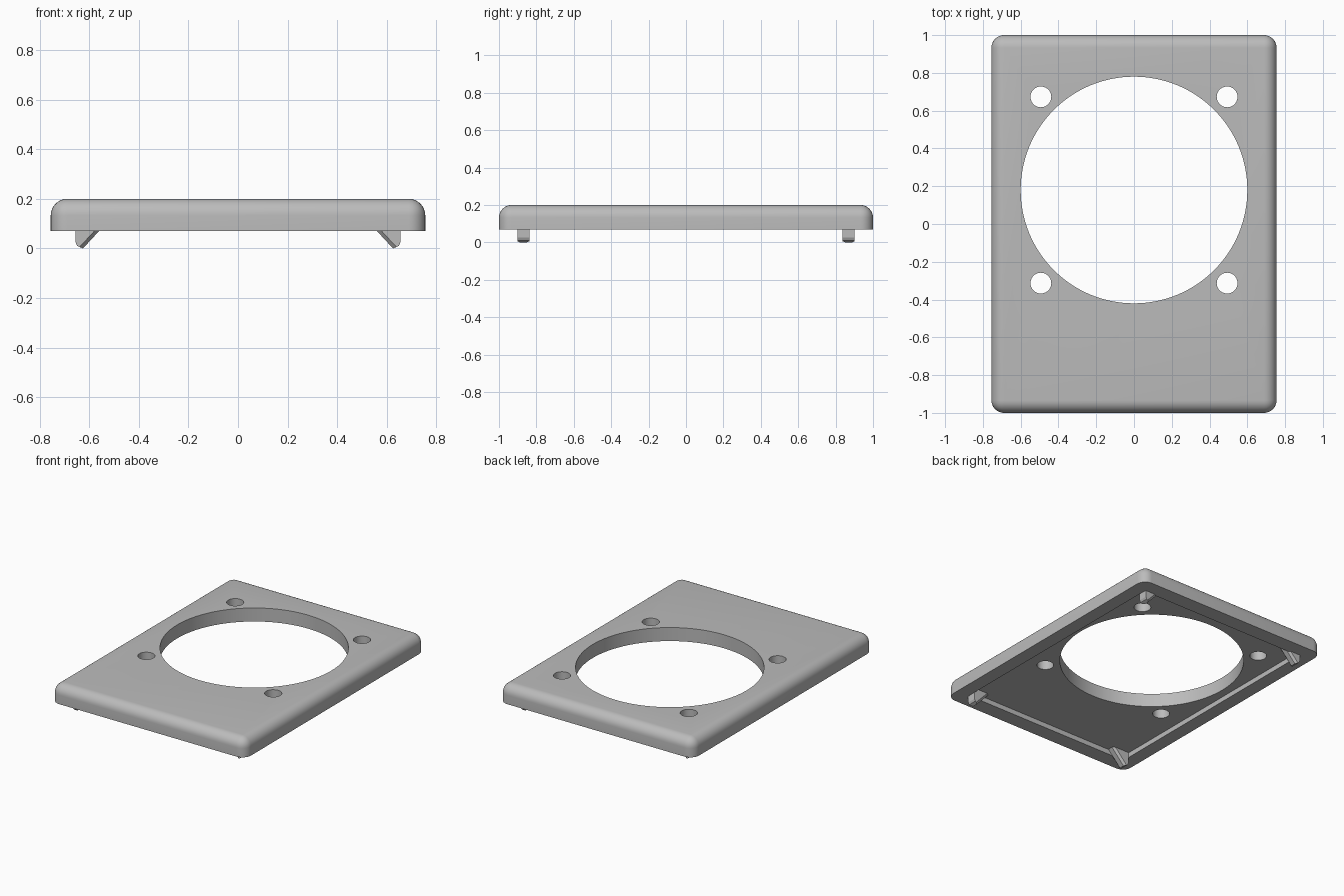
import bpy
import bmesh
from mathutils import Matrix

old = bpy.data.objects.get("Cube")
if old:
    bpy.data.objects.remove(old, do_unlink=True)

grey = bpy.data.materials.new("mid grey")
grey.use_nodes = True
colour = (0.5, 0.5, 0.5, 1)
grey.diffuse_color = colour
grey.node_tree.nodes["Principled BSDF"].inputs["Base Color"].default_value = colour


def make_object(name, bm):
    bmesh.ops.recalc_face_normals(bm, faces=bm.faces)
    mesh = bpy.data.meshes.new(name)
    bm.to_mesh(mesh)
    bm.free()
    mesh.materials.append(grey)
    obj = bpy.data.objects.new(name, mesh)
    bpy.context.collection.objects.link(obj)
    return obj


def box(half_x, half_y, z0, z1):
    bm = bmesh.new()
    size = Matrix.Diagonal((2 * half_x, 2 * half_y, z1 - z0, 1))
    bmesh.ops.create_cube(bm, size=1, matrix=Matrix.Translation((0, 0, (z0 + z1) / 2)) @ size)
    return bm


def cylinder(name, x, y, radius, sides):
    bm = bmesh.new()
    bmesh.ops.create_cone(bm, cap_ends=True, segments=sides, radius1=radius, radius2=radius,
                          depth=1, matrix=Matrix.Translation((x, y, 0)))
    return make_object(name, bm)


BASE, TOP, CEILING = 0.07, 0.2, 0.105
HOLE_Y, SCREW = 0.18, 0.493

# Plate with rounded upright corners and top edges, flat underside
bm = box(0.755, 1, BASE, TOP)
rounded = [e for e in bm.edges if max(v.co.z for v in e.verts) > TOP - 0.01]
bmesh.ops.bevel(bm, geom=rounded, offset=0.067, segments=8, profile=0.5, affect='EDGES')
plate = make_object("cover_plate", bm)

# Cutters: underside recess, large opening, four screw holes
cutters = [make_object("recess_cutter", box(0.658, 0.89, 0, CEILING)),
           cylinder("opening_cutter", 0, HOLE_Y, 0.6, 128)]
for sx in (-1, 1):
    for sy in (-1, 1):
        cutters.append(cylinder("screw_hole_cutter", sx * SCREW, HOLE_Y + sy * SCREW, 0.055, 40))

bpy.context.view_layer.objects.active = plate
plate.select_set(True)
for cutter in cutters:
    mod = plate.modifiers.new("cut", 'BOOLEAN')
    mod.operation = 'DIFFERENCE'
    mod.solver = 'EXACT'
    mod.object = cutter
    bpy.ops.object.modifier_apply(modifier=mod.name)
    bpy.data.objects.remove(cutter, do_unlink=True)
bpy.ops.object.shade_smooth_by_angle(angle=0.6)

# Corner clips: an upright post with a slanted inner brace and chamfered brace edges
profile = [(0.655, 0.12), (0.655, 0.025), (0.648, 0.01), (0.625, 0), (0.56, BASE), (0.514, 0.12)]
for side, sx in (("right", -1), ("left", 1)):
    for end, sy in (("front", -1), ("back", 1)):
        bm = bmesh.new()
        face = bm.faces.new([bm.verts.new((sx * x, sy * 0.838, z)) for x, z in profile])
        swept = bmesh.ops.extrude_face_region(bm, geom=[face])
        moved = [v for v in swept["geom"] if isinstance(v, bmesh.types.BMVert)]
        bmesh.ops.translate(bm, verts=moved, vec=(0, sy * 0.064, 0))
        brace = [e for e in bm.edges
                 if abs(e.verts[0].co.y - e.verts[1].co.y) < 0.001
                 and max(abs(v.co.x) for v in e.verts) < 0.63]
        bmesh.ops.bevel(bm, geom=brace, offset=0.014, segments=1, affect='EDGES')
        make_object(f"{end}_{side}_clip", bm)
